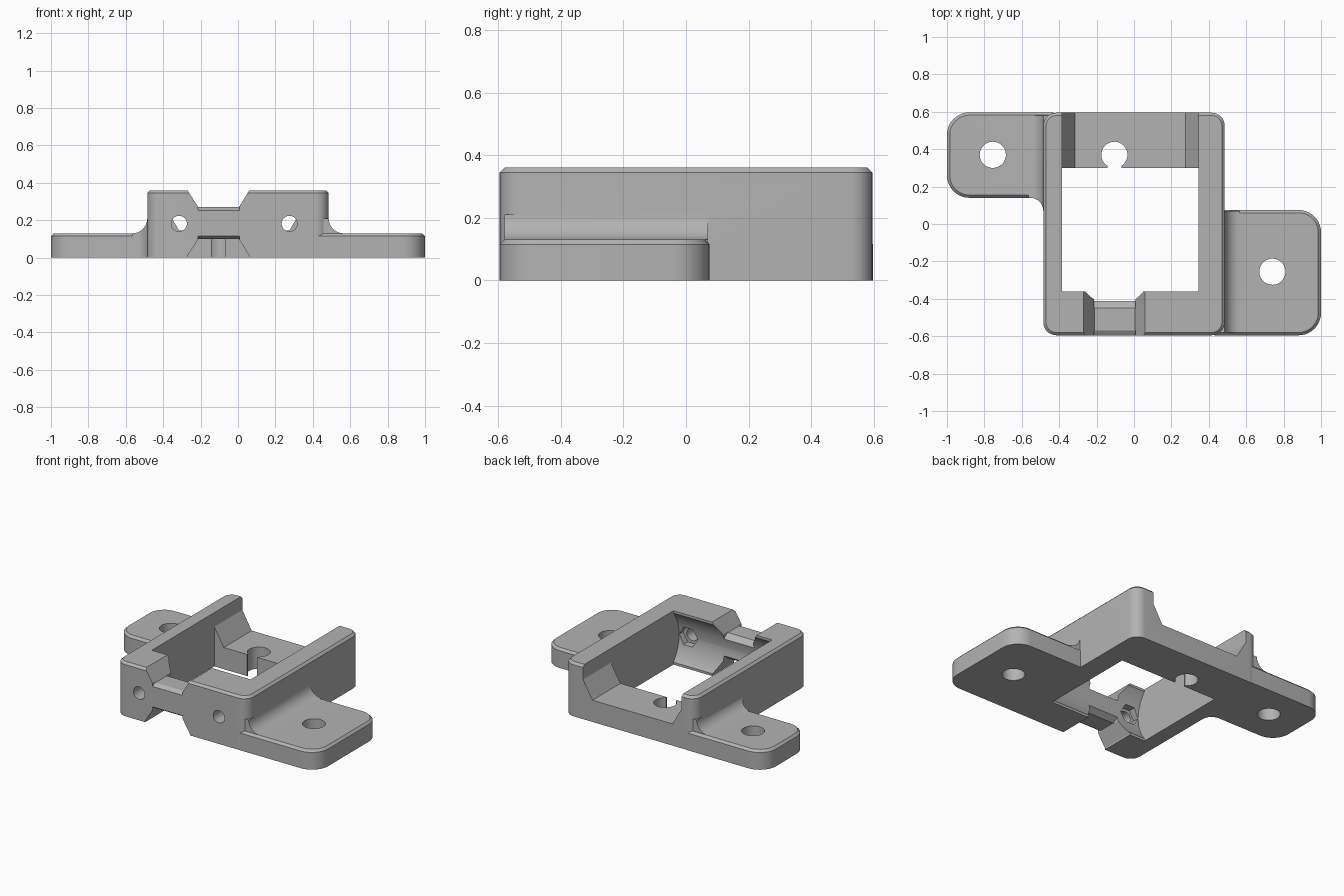
import bpy, bmesh
from math import sin, cos, pi, radians
from mathutils import Vector

if "Cube" in bpy.data.objects:
    bpy.data.objects.remove(bpy.data.objects["Cube"], do_unlink=True)

grey = bpy.data.materials.new("plain grey")
grey.use_nodes = True
grey.diffuse_color = (0.45, 0.45, 0.45, 1)
grey.node_tree.nodes["Principled BSDF"].inputs["Base Color"].default_value = grey.diffuse_color

HEIGHT, MID, PLATE = 0.36, 0.185, 0.13


def arc(cx, cy, r, start, end, steps=10):
    return [(cx + r * cos(radians(start + (end - start) * i / steps)),
             cy + r * sin(radians(start + (end - start) * i / steps))) for i in range(steps + 1)]


def rounded(x0, x1, y0, y1, r):
    return (arc(x1 - r, y0 + r, r, -90, 0) + arc(x1 - r, y1 - r, r, 0, 90)
            + arc(x0 + r, y1 - r, r, 90, 180) + arc(x0 + r, y0 + r, r, 180, 270))


def prism(name, outline, axis, low, high, chamfer=0):
    """Extrude a 2D outline along an axis; optionally chamfer the far rim."""
    place = {"x": lambda u, v, w: (w, u, v),
             "y": lambda u, v, w: (u, w, v),
             "z": lambda u, v, w: (u, v, w)}[axis]
    bm = bmesh.new()
    base = bm.faces.new([bm.verts.new(place(u, v, low)) for u, v in outline])
    top = bmesh.ops.extrude_face_region(bm, geom=[base])["geom"]
    bmesh.ops.translate(bm, vec=Vector(place(0, 0, high - low)),
                        verts=[g for g in top if isinstance(g, bmesh.types.BMVert)])
    bmesh.ops.recalc_face_normals(bm, faces=bm.faces)
    if chamfer:
        rim = [e for e in bm.edges if all(abs(v.co.z - high) < 1e-5 for v in e.verts)]
        bmesh.ops.bevel(bm, geom=rim, offset=chamfer, segments=1, affect="EDGES")
    mesh = bpy.data.meshes.new(name)
    bm.to_mesh(mesh)
    bm.free()
    mesh.materials.append(grey)
    obj = bpy.data.objects.new(name, mesh)
    bpy.context.collection.objects.link(obj)
    return obj


def combine(target, tool, operation="DIFFERENCE"):
    """Apply a boolean and discard the tool."""
    mod = target.modifiers.new("join", "BOOLEAN")
    mod.object, mod.operation, mod.solver = tool, operation, "EXACT"
    bpy.context.view_layer.objects.active = target
    bpy.ops.object.modifier_apply(modifier=mod.name)
    bpy.data.objects.remove(tool, do_unlink=True)


def box(x0, x1, y0, y1):
    return [(x0, y0), (x1, y0), (x1, y1), (x0, y1)]


# Main frame block
frame = prism("mounting_frame", rounded(-0.485, 0.485, -0.595, 0.595, 0.07),
              "z", 0, HEIGHT, 0.015)

# Mounting ears: rounded plates with a sweeping fillet up the frame wall
right_ear = ([(-0.43, 0.597)] + arc(-0.88, 0.477, 0.12, 90, 180)
             + arc(-0.88, 0.26, 0.12, 180, 270) + arc(-0.555, 0.07, 0.07, 90, 0) + [(-0.43, 0.07)])
left_ear = ([(0.43, -0.595)] + arc(0.88, -0.475, 0.12, -90, 0)
            + arc(0.88, -0.045, 0.12, 0, 90) + [(0.43, 0.075)])
for side, outline, y0, y1 in ((-1, right_ear, 0.05, 0.58), (1, left_ear, -0.58, 0.07)):
    sweep = [(0.44, 0.1), (0.565, 0.1)] + arc(0.565, 0.21, 0.08, 270, 180) + [(0.44, 0.21)]
    fillet = prism("fillet", [(side * u, v) for u, v in sweep], "y", y0, y1)
    combine(fillet, prism("limit", outline, "z", -0.1, 0.5), "INTERSECT")
    combine(frame, prism("ear", outline, "z", 0, PLATE, 0.015), "UNION")
    combine(frame, fillet, "UNION")

# Central opening and the bevelled rear channel
combine(frame, prism("opening", box(-0.385, 0.345, -0.36, 0.30), "z", -0.1, 0.5))
channel = [(-0.315, 0.145), (0.275, 0.145), (0.345, 0.265),
           (0.345, 0.5), (-0.385, 0.5), (-0.385, 0.265)]
combine(frame, prism("channel", channel, "y", 0.25, 0.7))

# Hollow inner face of the front wall
combine(frame, prism("hollow", arc(-0.162, 0.18, 0.258, 0, 351, 39), "x", -0.385, 0.345))

# Matching notches above and below the front bridge, with eased bridge edges
for flip in (1, -1):
    def z(h):
        return MID + flip * (h - MID)
    notch = [(-0.212, z(0.27)), (0.005, z(0.27)), (0.06, z(HEIGHT)),
             (0.06, z(0.5)), (-0.27, z(0.5)), (-0.27, z(HEIGHT))]
    combine(frame, prism("notch", notch, "y", -0.7, -0.3))
    for ease in ([(-0.61, z(0.243)), (-0.61, z(0.28)), (-0.555, z(0.28))],
                 [(-0.46, z(0.2775)), (-0.40, z(0.2325)), (-0.40, z(0.28))]):
        combine(frame, prism("ease", ease, "x", -0.215, 0.008))

# Front screw holes with hexagonal nut pockets behind them
for x in (-0.315, 0.275):
    combine(frame, prism("screw", arc(x, 0.182, 0.042, 0, 345, 23), "y", -0.7, -0.3))
    combine(frame, prism("nut", arc(x, 0.182, 0.068, 0, 300, 5), "y", -0.46, -0.3))

# Ear holes and the keyhole in the rear floor
for x, y in ((-0.755, 0.37), (0.74, -0.255), (-0.105, 0.37)):
    combine(frame, prism("hole", arc(x, y, 0.07, 0, 350, 35), "z", -0.1, 0.5))
combine(frame, prism("slot", box(-0.142, -0.068, 0.25, 0.35), "z", -0.1, 0.5))

# Smooth curved walls, keep crisp edges
bpy.ops.object.select_all(action="DESELECT")
frame.select_set(True)
bpy.context.view_layer.objects.active = frame
bpy.ops.object.shade_smooth_by_angle(angle=radians(30))
